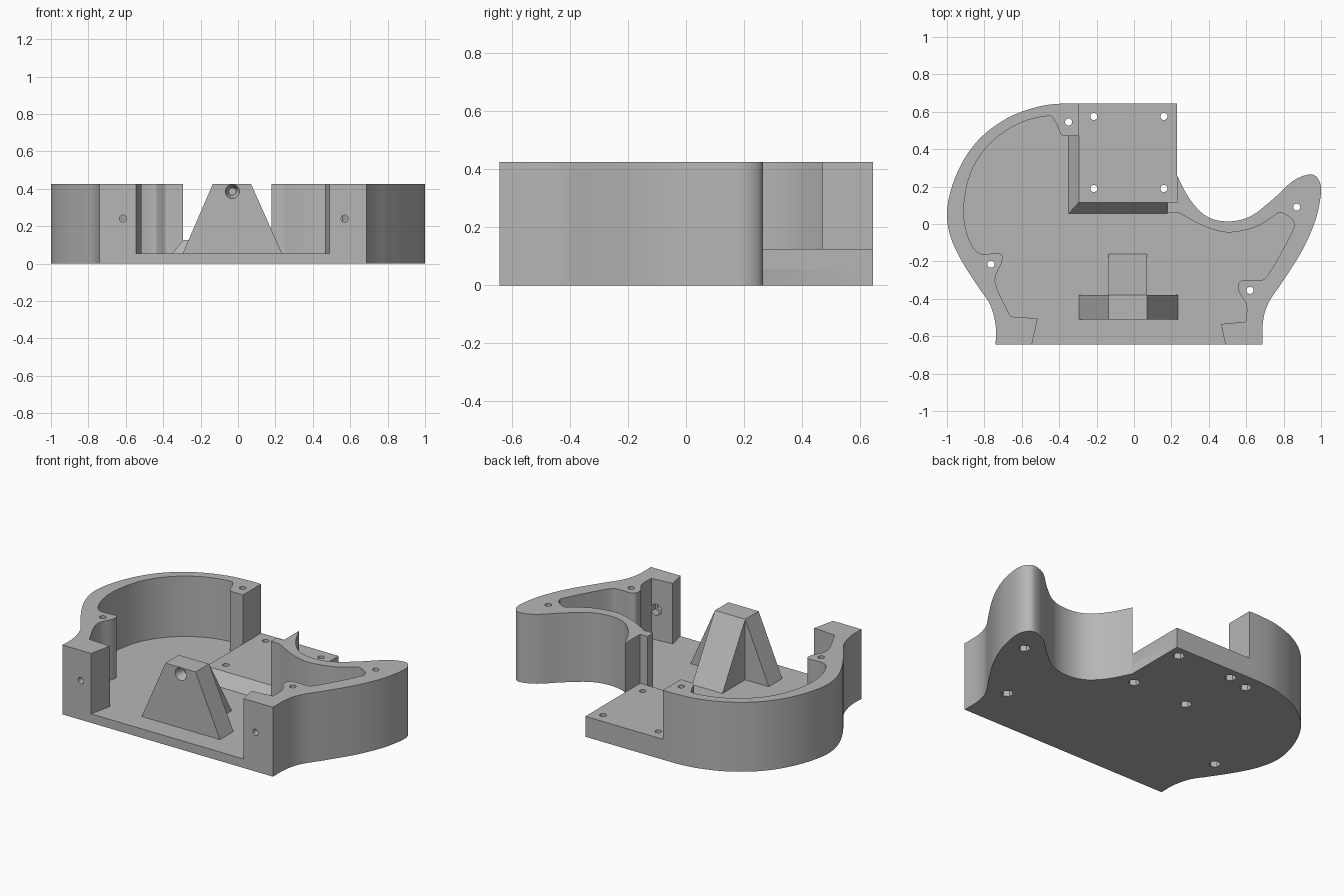
import bpy
import bmesh
import math
from mathutils import Vector, Matrix

default_cube = bpy.data.objects.get("Cube")
if default_cube:
    bpy.data.objects.remove(default_cube, do_unlink=True)

# One plain grey material
grey = bpy.data.materials.new("plain grey")
grey.use_nodes = True
colour = (0.47, 0.47, 0.47, 1)
grey.diffuse_color = colour
grey.node_tree.nodes["Principled BSDF"].inputs["Base Color"].default_value = colour

FLOOR, NECK, RIM = 0.055, 0.125, 0.425


def curve(points, steps=7):
    """Smooth curve through the points, ends included."""
    padded = [Vector(p) for p in [points[0], *points, points[-1]]]
    result = []
    for a, b, c, d in zip(padded, padded[1:], padded[2:], padded[3:]):
        for i in range(steps):
            t = i / steps
            result.append(b + (c - a) * t / 2
                          + (2 * a - 5 * b + 4 * c - d) * t ** 2 / 2
                          + (3 * b - a - 3 * c + d) * t ** 3 / 2)
    return [tuple(p) for p in result] + [points[-1]]


def make_object(name, bm):
    """Turn a bmesh into a linked, coloured object."""
    bmesh.ops.recalc_face_normals(bm, faces=bm.faces)
    mesh = bpy.data.meshes.new(name)
    bm.to_mesh(mesh)
    bm.free()
    mesh.materials.append(grey)
    obj = bpy.data.objects.new(name, mesh)
    bpy.context.collection.objects.link(obj)
    return obj


def loft(name, bottom, top, low, high):
    """Solid between two outlines with matching points."""
    bm = bmesh.new()
    lower = [bm.verts.new((x, y, low)) for x, y in bottom]
    upper = [bm.verts.new((x, y, high)) for x, y in top]
    bm.faces.new(lower[::-1])
    bm.faces.new(upper)
    for i in range(len(lower)):
        j = (i + 1) % len(lower)
        bm.faces.new((lower[i], lower[j], upper[j], upper[i]))
    bmesh.ops.remove_doubles(bm, verts=bm.verts, dist=0.0001)
    return make_object(name, bm)


def prism(name, outline, low, high):
    clean = []
    for point in outline:
        if not clean or (Vector(point) - Vector(clean[-1])).length > 0.0005:
            clean.append(point)
    return loft(name, clean, clean, low, high)


def rectangle(left, right, front, back):
    return [(left, front), (right, front), (right, back), (left, back)]


def cut(target, cutter):
    """Subtract the cutter, then discard it."""
    cutter.hide_render = True
    mod = target.modifiers.new("cut", "BOOLEAN")
    mod.operation, mod.solver, mod.object = "DIFFERENCE", "EXACT", cutter
    bpy.context.view_layer.objects.active = target
    bpy.ops.object.modifier_apply(modifier=mod.name)
    bpy.data.objects.remove(cutter, do_unlink=True)


def drill(target, start, direction, depth, radius, end_radius=None, sides=20):
    """Cut a round, tapered or hexagonal hole."""
    bm = bmesh.new()
    bmesh.ops.create_cone(bm, cap_ends=True, segments=sides, radius1=radius,
                          radius2=radius if end_radius is None else end_radius,
                          depth=depth)
    direction = Vector(direction)
    turn = direction.to_track_quat("Z", "Y").to_matrix().to_4x4()
    centre = Vector(start) + direction * depth / 2
    bmesh.ops.transform(bm, matrix=Matrix.Translation(centre) @ turn, verts=bm.verts)
    cut(target, make_object("drill", bm))


# Outer outline, clockwise from the neck's back left corner
right_side = curve([(0.23, 0.26), (0.3, 0.13), (0.39, 0.04), (0.5, 0.014),
                    (0.62, 0.04), (0.74, 0.13), (0.85, 0.23), (0.94, 0.265),
                    (0.985, 0.24), (1, 0.17), (0.97, 0.02), (0.9, -0.14),
                    (0.8, -0.3), (0.72, -0.42), (0.69, -0.52), (0.687, -0.643)])
left_side = curve([(-0.74, -0.643), (-0.74, -0.54), (-0.77, -0.43), (-0.83, -0.34),
                   (-0.92, -0.2), (-0.98, -0.07), (-1, 0.06), (-0.97, 0.21),
                   (-0.9, 0.36), (-0.8, 0.48), (-0.66, 0.575), (-0.5, 0.63),
                   (-0.37, 0.645)])
outline = [(0.23, 0.645)] + right_side + left_side

# Inner wall faces
left_wall = curve([(-0.35, 0.47), (-0.39, 0.48), (-0.42, 0.545), (-0.46, 0.577),
                   (-0.62, 0.535), (-0.77, 0.43), (-0.87, 0.28), (-0.91, 0.09),
                   (-0.89, -0.06), (-0.83, -0.155), (-0.72, -0.157), (-0.705, -0.2),
                   (-0.74, -0.28), (-0.73, -0.35), (-0.66, -0.495)])
right_wall = curve([(0.6, -0.522), (0.6, -0.43), (0.56, -0.36), (0.57, -0.305),
                    (0.66, -0.3), (0.71, -0.28), (0.8, -0.13), (0.86, -0.01)])
horn_wall = curve([(0.86, -0.01), (0.84, 0.03), (0.78, 0.06), (0.73, 0.03),
                   (0.64, -0.02), (0.5, -0.045), (0.37, -0.01), (0.24, 0.06)])
cavity = ([(-0.295, 0.8), (-0.295, 0.47)] + left_wall
          + [(-0.515, -0.505), (-0.56, -0.71), (0.503, -0.71), (0.465, -0.535)]
          + right_wall + horn_wall
          + [(0.18, 0.06), (0.18, 0.115), (0.23, 0.115), (0.23, 0.26),
             (0.4, 0.3), (0.4, 0.8)])

# Body: solid block with an open hollow
body = prism("body_shell", outline, 0, RIM)
cut(body, prism("hollow", cavity, FLOOR, 0.6))

# Raised neck seat with sloping front and left skirts
neck_foot = [(-0.35, 0.055), (0.18, 0.055), (0.18, 0.115), (0.23, 0.115),
             (0.23, 0.645), (-0.295, 0.645), (-0.295, 0.47), (-0.35, 0.47)]
neck_top = [(max(x, -0.295), max(y, 0.115)) for x, y in neck_foot]
neck = loft("neck_seat", neck_foot, neck_top, FLOOR, NECK)

# Tower with tapered sides and a sloping rear rib
tower = loft("tower", rectangle(-0.295, 0.235, -0.51, -0.38),
             rectangle(-0.135, 0.07, -0.51, -0.38), FLOOR, RIM)
loft("tower_rib", rectangle(-0.135, 0.07, -0.38, -0.16),
     rectangle(-0.135, 0.07, -0.38, -0.38), FLOOR, RIM)
drill(tower, (-0.03, -0.512, 0.385), (0, 1, 0), 0.06, 0.039, 0.02)

# Vertical screw holes with hexagonal nut pockets underneath
UP = (0, 0, 1)
neck_holes = [(x, y) for x in (-0.215, 0.16) for y in (0.19, 0.575)]
wall_holes = [(-0.35, 0.545), (-0.765, -0.215), (0.62, -0.355), (0.87, 0.09)]
for x, y in neck_holes + wall_holes:
    drill(body, (x, y, -0.1), UP, 0.7, 0.019)
    drill(body, (x, y, -0.05), UP, 0.095, 0.034, sides=6)
for x, y in neck_holes:
    drill(neck, (x, y, -0.1), UP, 0.7, 0.019)

# Horizontal screw holes in the front posts, nut pockets behind
for x, back in ((-0.615, -0.497), (0.57, -0.524)):
    drill(body, (x, -0.7, 0.24), (0, 1, 0), 0.25, 0.019)
    drill(body, (x, back - 0.04, 0.24), (0, 1, 0), 0.06, 0.036, sides=6)

# Smooth the curved walls, keep the corners crisp
bpy.ops.object.select_all(action="DESELECT")
for obj in bpy.context.scene.objects:
    if obj.type == "MESH":
        obj.select_set(True)
bpy.context.view_layer.objects.active = body
bpy.ops.object.shade_smooth_by_angle(angle=math.radians(30))
